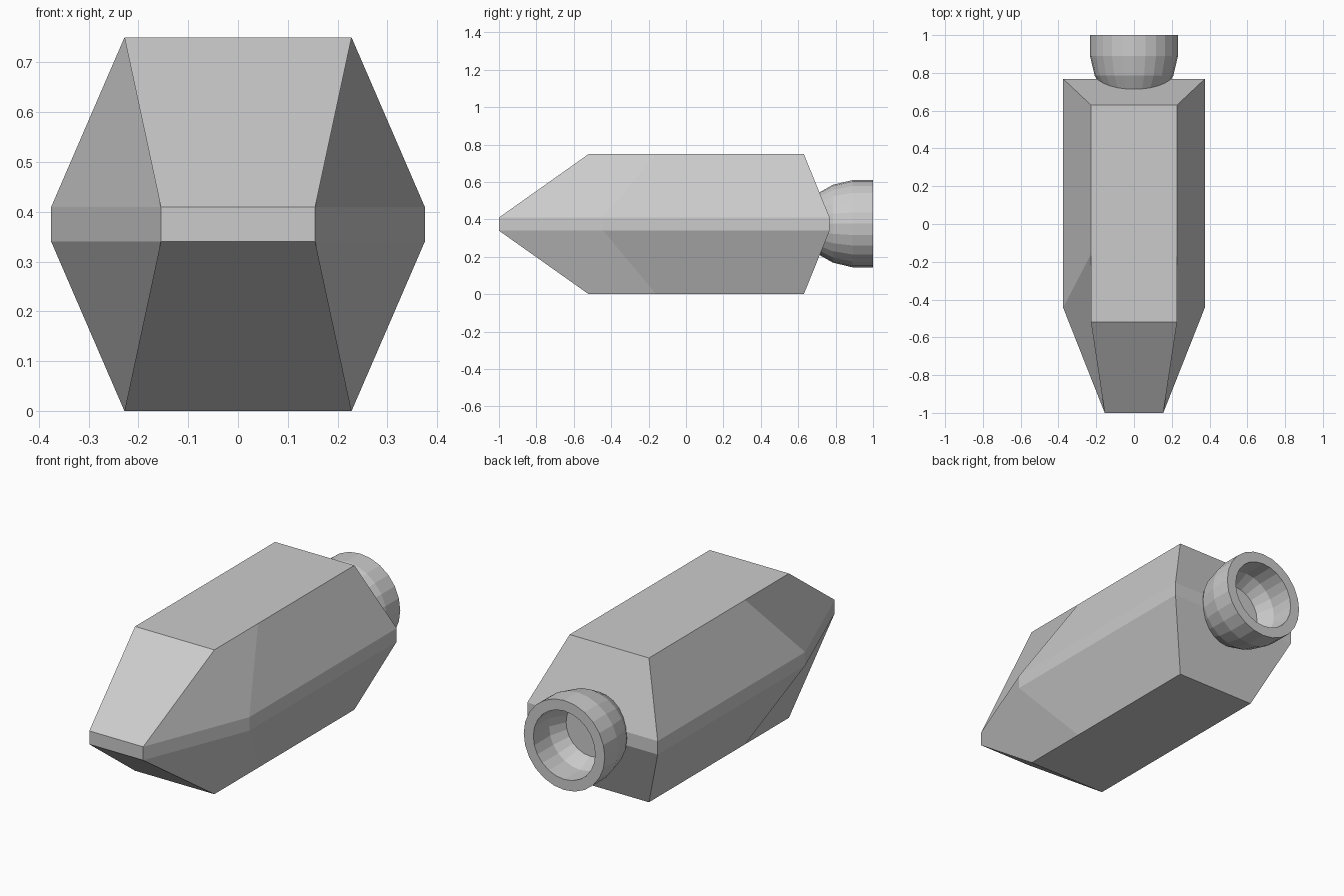
import bpy, bmesh, math

if "Cube" in bpy.data.objects:
    bpy.data.objects.remove(bpy.data.objects["Cube"])

ZC, HB, HT = 0.375, 0.035, 0.375  # mid height, half belt, half height


def add_object(name, bm):
    bmesh.ops.remove_doubles(bm, verts=bm.verts[:], dist=0.0005)
    bmesh.ops.recalc_face_normals(bm, faces=bm.faces[:])
    me = bpy.data.meshes.new(name)
    bm.to_mesh(me)
    bm.free()
    ob = bpy.data.objects.new(name, me)
    bpy.context.collection.objects.link(ob)
    return ob


# Faceted body: plan outlines of the belt and of the flat top, mirrored in x and z
belt = [(0, -1), (0.155, -1), (0.375, -0.443), (0.375, 0.768), (0, 0.768)]
top = [(0, -0.52), (0.228, -0.52), (0.228, -0.16), (0.228, 0.63), (0, 0.63)]
bm = bmesh.new()
for sx in (1, -1):
    for sz in (1, -1):
        rings = [[bm.verts.new((sx * x, y, ZC + sz * z)) for x, y in plan]
                 for plan, z in ((belt, 0), (belt, HB), (top, HT))]
        for lo, hi in zip(rings, rings[1:]):
            for i in range(4):
                bm.faces.new((lo[i], lo[i + 1], hi[i + 1], hi[i]))
        bm.faces.new(rings[2])
bmesh.ops.remove_doubles(bm, verts=bm.verts[:], dist=0.0005)
bmesh.ops.dissolve_limit(bm, angle_limit=0.002, verts=bm.verts[:], edges=bm.edges[:])
add_object("body", bm)

# Hollow round neck at the back: (radius, y) profile spun about y
profile = [(0.145, 0.69), (0.168, 0.715), (0.208, 0.785), (0.233, 0.89), (0.233, 1.0),
           (0.178, 1.0), (0.178, 0.87), (0.14, 0.785), (0, 0.785)]
SEG = 24
bm = bmesh.new()
cols = []
for k in range(SEG):
    a = 2 * math.pi * k / SEG
    cols.append([bm.verts.new((r * math.cos(a), y, 0.377 + r * math.sin(a))) for r, y in profile])
for k in range(SEG):
    a, b = cols[k], cols[(k + 1) % SEG]
    for i in range(len(profile) - 1):
        vs = [a[i], a[i + 1], b[i + 1], b[i]]
        if profile[i + 1][0] == 0:
            vs = [a[i], a[i + 1], b[i]]
            bm.faces.new(vs)
        else:
            bm.faces.new(vs)
loose = [v for v in bm.verts if not v.link_faces]
bmesh.ops.delete(bm, geom=loose, context='VERTS')
add_object("neck", bm)
